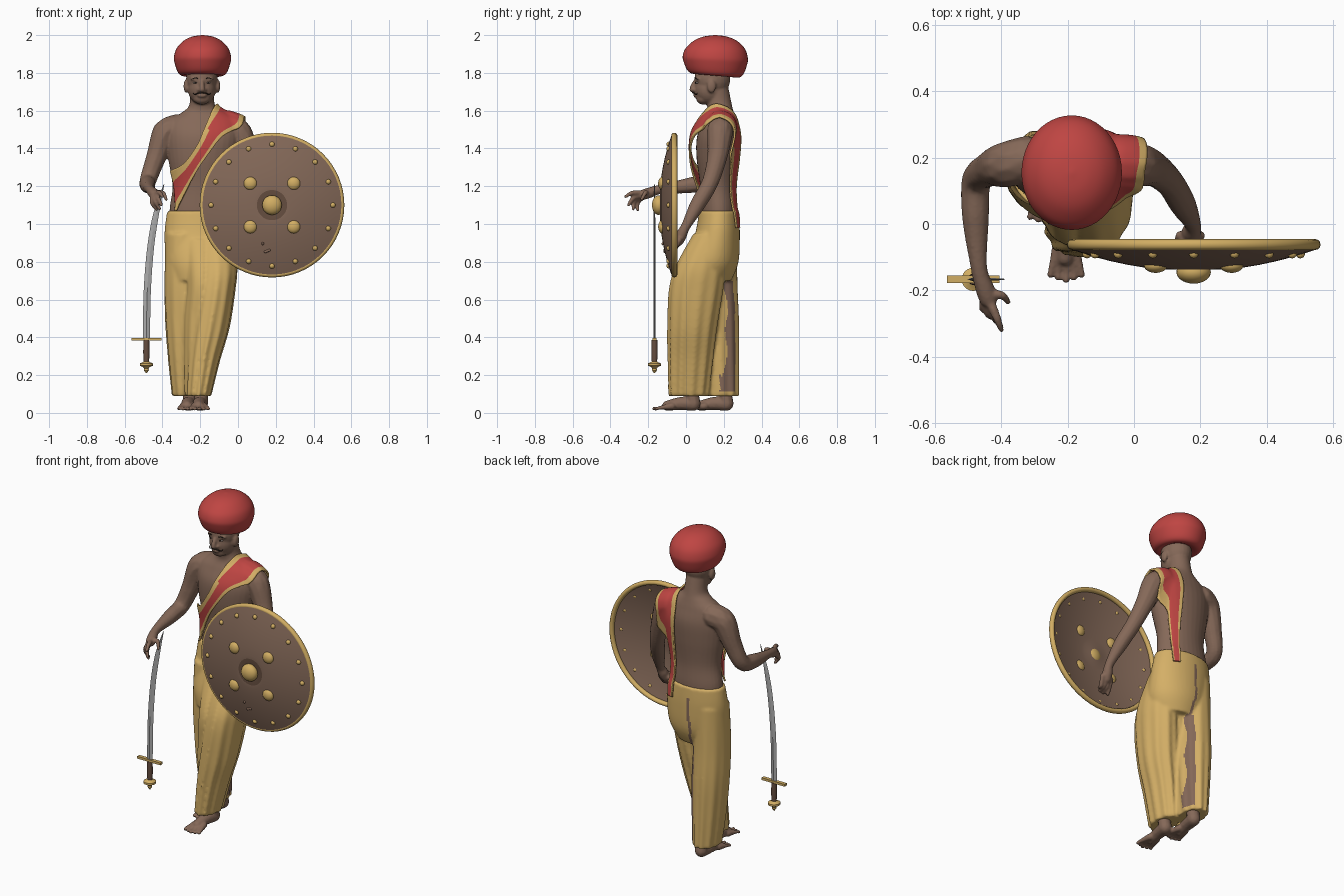
import bpy, bmesh, math
from math import pi, sin, cos
from mathutils import Vector, Matrix
from mathutils.bvhtree import BVHTree

old = bpy.data.objects.get("Cube")
if old:
    bpy.data.objects.remove(old)

def material(name, rgb):
    m = bpy.data.materials.new(name)
    m.use_nodes = True
    m.diffuse_color = (*rgb, 1)
    m.node_tree.nodes["Principled BSDF"].inputs["Base Color"].default_value = (*rgb, 1)
    return m

SKIN = material("brown skin", (.235, .14, .098))
RED = material("red cloth", (.52, .06, .055))
CLOTH = material("yellow cloth", (.66, .43, .135))
BRASS = material("brass", (.64, .42, .125))
STEEL = material("steel", (.4, .4, .4))
HIDE = material("shield brown", (.225, .137, .096))
DARK = material("dark brown", (.03, .02, .015))
GRIP = material("grip brown", (.13, .075, .05))
WHITE = material("eye white", (.4, .34, .3))

def spline(pts, n):
    """Catmull-Rom samples through points of any dimension."""
    out = []
    last = len(pts) - 1
    for i in range(last):
        a, b, c, d = pts[max(i - 1, 0)], pts[i], pts[i + 1], pts[min(i + 2, last)]
        for k in range(n):
            t = k / n
            out.append([q + .5 * t * (r - p + t * (2 * p - 5 * q + 4 * r - s + t * (3 * (q - r) + s - p)))
                        for p, q, r, s in zip(a, b, c, d)])
    return out + [list(pts[-1])]

def loft(bm, rings, sides=32, pleat=0):
    """Closed tube through rings of (x, y, z, radius x, radius y)."""
    loops = []
    for i, (x, y, z, rx, ry) in enumerate(rings):
        depth = pleat * i / len(rings)
        loop = []
        for k in range(sides):
            a = 2 * pi * k / sides
            f = 1 + depth * sin(11 * a)
            loop.append(bm.verts.new((x + rx * f * cos(a), y + ry * f * sin(a), z)))
        loops.append(loop)
    for a, b in zip(loops, loops[1:]):
        for k in range(sides):
            j = (k + 1) % sides
            bm.faces.new((a[k], a[j], b[j], b[k]))
    bm.faces.new(loops[0])
    bm.faces.new(loops[-1])
    bmesh.ops.recalc_face_normals(bm, faces=bm.faces)

def limb(bm, pts, n=10):
    """Rounded limb: a dense chain of balls through (x, y, z, radius)."""
    for x, y, z, r in spline(pts, n):
        bmesh.ops.create_icosphere(bm, subdivisions=2, radius=r, matrix=Matrix.Translation((x, y, z)))

def ball(bm, c, size):
    bmesh.ops.create_uvsphere(bm, u_segments=24, v_segments=14, radius=1,
                              matrix=Matrix.Translation(c) @ Matrix.Diagonal((*size, 1)))

def finish(name, bm, mats, voxel=0, smooth=3, angle=40):
    me = bpy.data.meshes.new(name)
    for m in mats:
        me.materials.append(m)
    bm.to_mesh(me)
    bm.free()
    ob = bpy.data.objects.new(name, me)
    bpy.context.collection.objects.link(ob)
    if voxel:
        mod = ob.modifiers.new("fuse", "REMESH")
        mod.mode, mod.voxel_size = "VOXEL", voxel
        mod = ob.modifiers.new("soften", "SMOOTH")
        mod.factor, mod.iterations = .5, smooth
        fused = bpy.data.meshes.new_from_object(ob.evaluated_get(bpy.context.evaluated_depsgraph_get()))
        ob.modifiers.clear()
        ob.data = fused
        fused.materials.clear()
        for m in mats:
            fused.materials.append(m)
    bpy.ops.object.select_all(action="DESELECT")
    ob.select_set(True)
    bpy.context.view_layer.objects.active = ob
    if voxel:
        bpy.ops.object.shade_smooth()
    else:
        bpy.ops.object.shade_smooth_by_angle(angle=math.radians(angle))
    return ob

# Body: torso, neck, head, arms, hands and feet fused into one skin
HX = -.191
bm = bmesh.new()
loft(bm, spline([(-.2, .175, .98, .16, .09), (-.2, .175, 1.08, .162, .095), (-.195, .17, 1.2, .152, .095),
                 (-.19, .167, 1.35, .18, .111), (-.185, .17, 1.46, .196, .112), (-.185, .178, 1.54, .185, .088),
                 (-.188, .183, 1.59, .11, .07), (-.19, .177, 1.63, .068, .066), (HX, .16, 1.72, .062, .065)], 6))
ball(bm, (HX, .14, 1.77), (.083, .095, .1))
ball(bm, (HX, .125, 1.715), (.074, .08, .085))
ball(bm, (HX, .092, 1.665), (.046, .038, .033))
limb(bm, [(HX, .05, 1.755, .012), (HX, .036, 1.728, .014), (HX, .034, 1.712, .016)], 4)
for s in (-1, 1):
    ball(bm, (HX + s * .083, .135, 1.73), (.014, .024, .036))
    ball(bm, (HX + s * .015, .048, 1.709), (.011, .013, .009))
    ball(bm, (HX + s * .035, .068, 1.768), (.028, .016, .01))
ball(bm, (HX, .052, 1.681), (.026, .013, .012))
# right arm and open hand
limb(bm, [(-.325, .195, 1.51, .072), (-.385, .18, 1.48, .07), (-.435, .165, 1.35, .054), (-.475, .13, 1.235, .046),
          (-.478, .02, 1.205, .042), (-.468, -.13, 1.185, .026), (-.45, -.195, 1.165, .029), (-.44, -.225, 1.155, .028)])
for tip, mid in (((-.4, -.32, 1.145), (-.415, -.28, 1.165)), ((-.405, -.305, 1.1), (-.425, -.275, 1.14)),
                 ((-.415, -.28, 1.08), (-.44, -.27, 1.125)), ((-.43, -.255, 1.075), (-.455, -.255, 1.115)),
                 ((-.38, -.235, 1.13), (-.4, -.215, 1.165))):
    limb(bm, [(-.445, -.21, 1.16, .017), (*mid, .013), (*tip, .009)], 8)
# left arm and hand reaching behind the shield, fingertips curling through it
limb(bm, [(-.05, .185, 1.515, .07), (.007, .18, 1.48, .069), (.06, .165, 1.35, .054), (.108, .125, 1.215, .045),
          (.147, .06, 1.1, .041), (.177, .0, .99, .026), (.173, -.025, .94, .03), (.168, -.04, .91, .028)])
for i in range(4):
    x = .13 + i * .02
    limb(bm, [(x + .01, -.035, .915, .015), (x, -.06, .87, .012),
              (x - .005, -.112 if i in (1, 2) else -.08, .845 + .008 * i, .01)], 8)
limb(bm, [(.17, -.03, .94, .015), (.14, -.075, .92, .012), (.13, -.124, .895, .009)], 8)
# feet with toes
for x, y in ((-.205, -.025), (-.266, .15)):
    limb(bm, [(x + .01, y + .06, .3, .045), (x + .01, y + .055, .13, .038), (x + .01, y + .065, .05, .038)])
    limb(bm, [(x + .01, y + .065, .047, .037), (x, y, .05, .036), (x - .003, y - .075, .038, .027)])
    for i in range(5):
        tx = x - .047 + i * .0235
        limb(bm, [(x + (i - 2) * .012, y - .05, .036, .02), (tx, y - .12, .026, .009),
                  (tx, y - .145 + .008 * abs(i - 2), .022, .0105)], 8)
body = finish("body", bm, [SKIN], .0062, 2)

# Wrapped trousers: hips, two striding legs and a narrow drape between them, fused
bm = bmesh.new()
loft(bm, spline([(-.2, .175, 1.07, .175, .105), (-.197, .167, .95, .192, .118),
                 (-.193, .14, .8, .187, .138), (-.2, .12, .7, .15, .12)], 6), 48)
loft(bm, spline([(-.12, .14, .95, .1, .1), (-.107, .08, .78, .103, .132), (-.115, .055, .65, .1, .143),
                 (-.147, .035, .45, .1, .13), (-.18, .025, .28, .083, .118), (-.208, .015, .09, .064, .105)], 8), 96, .07)
loft(bm, spline([(-.285, .162, .95, .1, .108), (-.288, .155, .7, .1, .118), (-.285, .163, .5, .1, .118),
                 (-.28, .17, .3, .09, .112), (-.275, .183, .09, .073, .098)], 8), 96, .05)
loft(bm, spline([(-.2, .13, .92, .1, .1), (-.192, .07, .7, .08, .13), (-.21, .065, .5, .075, .115),
                 (-.225, .065, .28, .06, .1), (-.24, .07, .1, .045, .08)], 8), 64, .05)
trousers = finish("trousers", bm, [CLOTH, SKIN], .009, 3)
# open slit down the back where the cloth ends meet
for p in trousers.data.polygons:
    c = p.center
    wide = .016 if c.z < .7 else .009
    if .11 < c.z < 1 and c.y > .18 and abs(c.x + .214 + .004 * sin(c.z * 25)) < wide:
        p.material_index = 1

# Sash: a strip laid on the body, loose over the chest, falling down the back
bm = bmesh.new()
bm.from_mesh(body.data)
bm.from_mesh(trousers.data)
surface = BVHTree.FromBMesh(bm)
bm.free()
edges = spline([(-.375, .11, 1.28, -.345, .07, 1.07), (-.29, .04, 1.32, -.26, .03, 1.21),
                (-.215, .03, 1.42, -.172, .03, 1.35), (-.17, .04, 1.53, -.085, .04, 1.46),
                (-.14, .1, 1.6, .02, .08, 1.52), (-.115, .18, 1.63, .045, .17, 1.58),
                (-.12, .3, 1.5, .03, .29, 1.46), (-.1, .31, 1.22, .0, .3, 1.22),
                (-.095, .31, .98, -.04, .31, .98)], 14)
COLS = 16
bm = bmesh.new()
grid = []
for i, e in enumerate(edges):
    a, b = Vector(e[:3]), Vector(e[3:])
    loose = .013 + .022 * max(0, sin(pi * i / 62))
    row = []
    for k in range(COLS + 1):
        hit, normal, _, _ = surface.find_nearest(a.lerp(b, k / COLS))
        row.append(bm.verts.new(hit + normal * loose))
    grid.append(row)
for i, (r, s) in enumerate(zip(grid, grid[1:])):
    for k in range(COLS):
        f = bm.faces.new((r[k], r[k + 1], s[k + 1], s[k]))
        f.material_index = int(k < (5 if i < 40 else 3) or k >= COLS - 3)
bmesh.ops.smooth_vert(bm, verts=bm.verts, factor=.5, use_axis_x=True, use_axis_y=True, use_axis_z=True)
sash = finish("sash", bm, [RED, CLOTH], angle=60)
mod = sash.modifiers.new("thickness", "SOLIDIFY")
mod.thickness, mod.offset = .01, 0

# Turban
bm = bmesh.new()
loft(bm, spline([(-.188, .155, z, r, r * 1.14) for z, r in
                 ((1.8, .06), (1.785, .1), (1.8, .128), (1.85, .147), (1.885, .151), (1.93, .137),
                  (1.97, .1), (1.992, .055), (2, .004))], 5), 48)
for v in bm.verts:
    v.co.z += (.155 - v.co.y) * .08 * max(0, (1.95 - v.co.z) / .15)
finish("turban", bm, [RED], angle=80)

# Face details
bm = bmesh.new()
for s in (-1, 1):
    ball(bm, (HX + s * .034, .06, 1.748), (.012, .009, .005))
finish("eyes", bm, [WHITE])
bm = bmesh.new()
for s in (-1, 1):
    ball(bm, (HX + s * .034, .052, 1.748), (.005, .004, .0045))
    limb(bm, [(HX + s * .016, .052, 1.768, .002), (HX + s * .035, .05, 1.773, .003), (HX + s * .055, .062, 1.767, .002)], 8)
    limb(bm, [(HX + s * .004, .036, 1.695, .003), (HX + s * .022, .043, 1.692, .0035),
              (HX + s * .038, .054, 1.685, .003), (HX + s * .046, .058, 1.692, .002)], 8)
finish("moustache_and_brows", bm, [DARK], angle=60)

# Shield: domed disc, rim, bosses and rivets, facing the front
PLACE = Matrix.Translation((.18, 0, 1.1)) @ Matrix.Rotation(pi / 2, 4, "X")

def dome(r):
    return .142 - .067 * (r / .375) ** 2 - .012 * math.exp(-(r / .06) ** 2)

def shield_part(name, bm, mats):
    bm.transform(PLACE)
    return finish(name, bm, mats)

bm = bmesh.new()
radii = [.004, .025, .05, .08, .1, .15, .2, .25, .3, .34, .375]
loft(bm, [(0, 0, dome(r) - .014, r, r) for r in radii] + [(0, 0, dome(r), r, r) for r in reversed(radii)], 64)
for f in bm.faces:
    f.material_index = int(f.calc_center_median().to_2d().length < .07 and f.normal.z > 0)
shield_part("shield", bm, [HIDE, GRIP])
bm = bmesh.new()
loft(bm, [(0, 0, .062 + .016 * sin(a), .369 + .014 * cos(a), .369 + .014 * cos(a))
          for a in (2 * pi * k / 12 for k in range(13))], 64)
caps = [f for f in bm.faces if len(f.verts) > 4]
bmesh.ops.delete(bm, geom=caps, context="FACES_ONLY")
bmesh.ops.remove_doubles(bm, verts=bm.verts, dist=.0001)
bmesh.ops.recalc_face_normals(bm, faces=bm.faces)
shield_part("shield_rim", bm, [BRASS])
bm = bmesh.new()
ball(bm, (0, 0, .145), (.052, .052, .035))
for i in range(4):
    a = pi / 4 + i * pi / 2
    ball(bm, (.162 * cos(a), .162 * sin(a), dome(.162) - .004), (.035, .035, .022))
for i in range(16):
    a = i * pi / 8
    ball(bm, (.322 * cos(a), .322 * sin(a), dome(.322) - .003), (.014, .014, .014))
shield_part("shield_bosses", bm, [BRASS])

# Sword hanging point up beside the right hand
SX, SY = -.485, -.167
bm = bmesh.new()
loft(bm, spline([(SX, SY, .39, .019, .006), (-.48, SY, .65, .019, .006), (-.462, SY, .88, .018, .005),
                 (-.432, SY, 1.06, .015, .004), (-.392, SY, 1.21, .002, .002)], 8), 4)
finish("sword_blade", bm, [STEEL], angle=30)
bm = bmesh.new()
bmesh.ops.create_cube(bm, size=1, matrix=Matrix.Translation((SX, SY, .39)) @ Matrix.Diagonal((.158, .022, .014, 1)))
loft(bm, [(SX, SY, z, r, r) for z, r in ((.276, .01), (.268, .02), (.262, .035), (.25, .035), (.243, .018),
                                         (.235, .012), (.225, .013), (.21, .002))], 24)
finish("sword_guard_and_pommel", bm, [BRASS])
bm = bmesh.new()
loft(bm, [(SX, SY, z, r, r) for z, r in ((.268, .014), (.32, .017), (.385, .015))], 20)
finish("sword_grip", bm, [GRIP])
